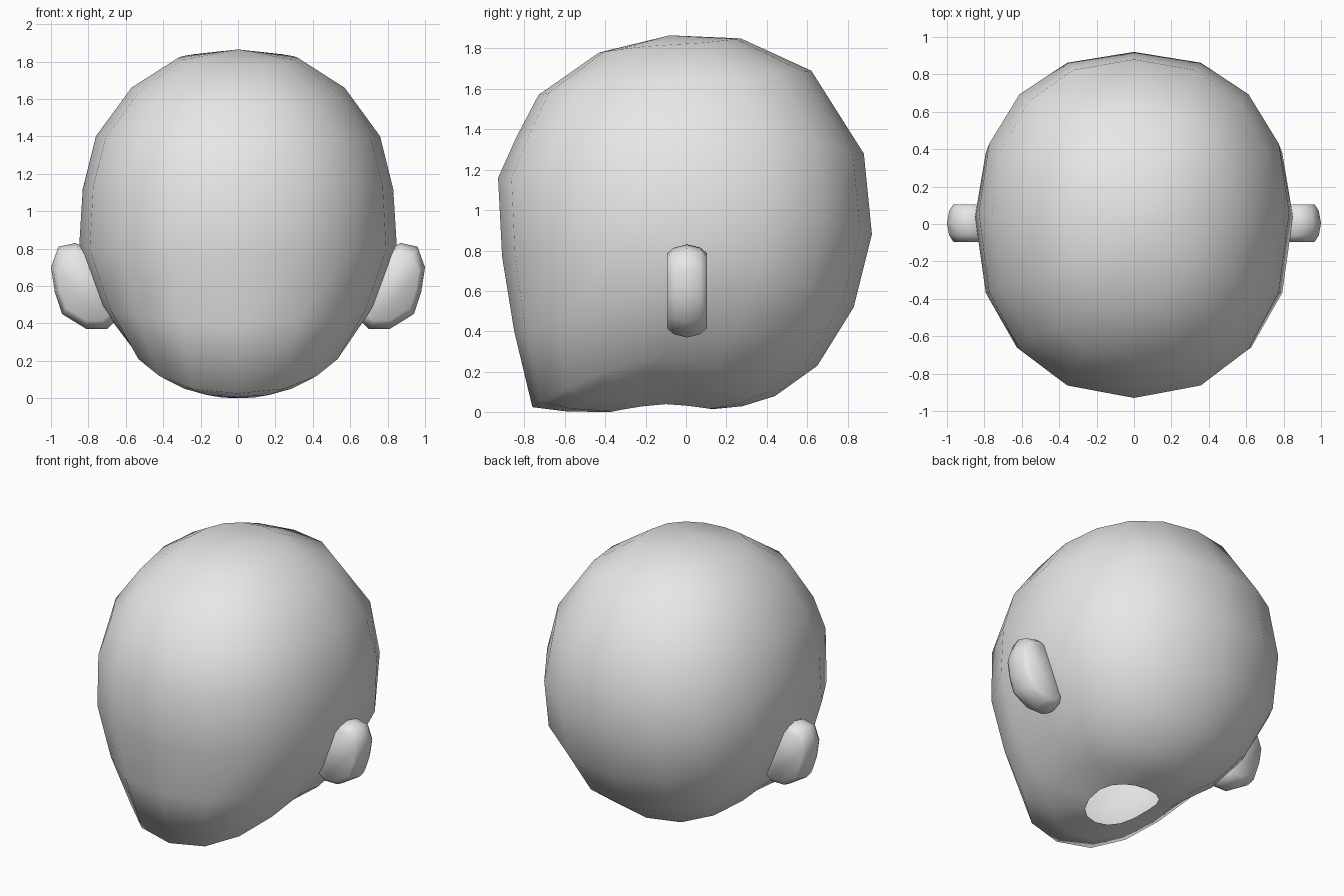
import bpy, bmesh
from math import sin, cos, pi
from mathutils import Vector

cube = bpy.data.objects.get("Cube")
if cube:
    bpy.data.objects.remove(cube)

grey = bpy.data.materials.new("plain grey")
grey.use_nodes = True
colour = (0.8, 0.8, 0.8, 1)
grey.diffuse_color = colour
grey.node_tree.nodes["Principled BSDF"].inputs["Base Color"].default_value = colour


def finish(name, bm):
    bmesh.ops.recalc_face_normals(bm, faces=bm.faces)
    for face in bm.faces:
        face.smooth = True
    mesh = bpy.data.meshes.new(name)
    bm.to_mesh(mesh)
    bm.free()
    mesh.materials.append(grey)
    obj = bpy.data.objects.new(name, mesh)
    bpy.context.collection.objects.link(obj)
    return obj


def bridge(bm, rings):
    for low, high in zip(rings, rings[1:]):
        n = len(low)
        for i in range(n):
            j = (i + 1) % n
            bm.faces.new((low[i], low[j], high[j], high[i]))


def power(v, p):
    return abs(v) ** p * (1 if v >= 0 else -1)


# Head: tilted rings from the open neck to the crown
# (front y, front z, half width, side z, side y, back y, back z)
SIDES = 16
sections = [
    (-.38, .00, .20, .04, -.10, .13, .015),
    (-.60, .005, .39, .13, -.12, .28, .03),
    (-.76, .025, .57, .28, -.10, .44, .08),
    (-.85, .40, .73, .50, -.04, .65, .23),
    (-.91, .77, .85, .80, .04, .83, .52),
    (-.93, 1.16, .83, 1.12, .06, .92, .88),
    (-.84, 1.36, .76, 1.40, .04, .88, 1.28),
    (-.73, 1.57, .57, 1.66, 0, .62, 1.69),
    (-.43, 1.78, .32, 1.82, -.06, .27, 1.85),
]
bm = bmesh.new()
rings = []
for fy, fz, w, sz, sy, by, bz in sections:
    ring = []
    for k in range(SIDES):
        a = 2 * pi * k / SIDES
        c, s = power(cos(a), .88), power(sin(a), .88)
        ey, ez = (fy, fz) if c > 0 else (by, bz)
        y = sy + (ey - sy) * abs(c)
        z = sz + (ez - sz) * abs(c) ** 1.5
        ring.append(bm.verts.new((w * s, y, z)))
    rings.append(ring)
bridge(bm, rings)
crown = bm.verts.new((0, -.08, 1.865))
for k in range(SIDES):
    bm.faces.new((rings[-1][k], rings[-1][(k + 1) % SIDES], crown))
finish("head", bm)

# Ears: rounded slabs, thickest along the rim's middle
outline = [(.76, .78), (.87, .83), (.96, .81), (1.0, .70), (.98, .57),
           (.94, .45), (.81, .37), (.70, .37), (.65, .42), (.66, .62)]
centre = Vector((.83, .60))
for side, name in ((1, "left_ear"), (-1, "right_ear")):
    bm = bmesh.new()
    rings = []
    for y, scale in ((-.095, .80), (-.06, .93), (.005, 1), (.07, .93), (.105, .80)):
        pts = [centre + (Vector(p) - centre) * scale for p in outline]
        rings.append([bm.verts.new((side * p.x, y, p.y)) for p in pts])
    bridge(bm, rings)
    bm.faces.new(rings[0])
    bm.faces.new(rings[-1])
    finish(name, bm)
